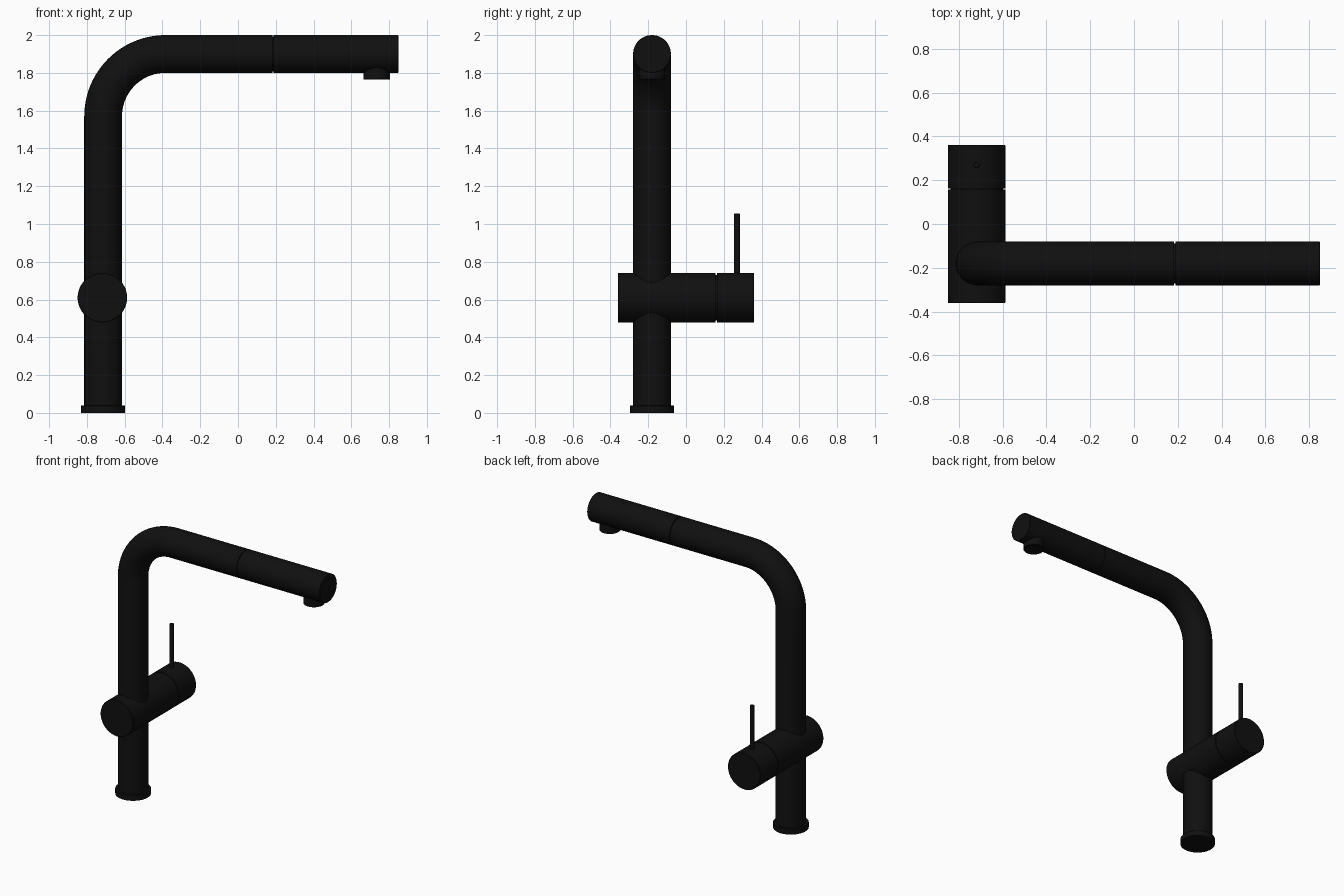
import bpy, bmesh, math
from mathutils import Vector

if "Cube" in bpy.data.objects:
    bpy.data.objects.remove(bpy.data.objects["Cube"])

SIDES = 64
black = bpy.data.materials.new("matt_black")
black.diffuse_color = (0.005, 0.005, 0.005, 1)
black.use_nodes = True
black.node_tree.nodes["Principled BSDF"].inputs["Base Color"].default_value = black.diffuse_color


def sweep(name, rings, side, sides=SIDES):
    """Loft circles given as (centre, direction, radius) into a capped solid."""
    bm = bmesh.new()
    side = Vector(side)
    loops = []
    for centre, direction, radius in rings:
        up = Vector(direction).cross(side).normalized()
        loops.append([bm.verts.new(Vector(centre) + radius * (
            math.cos(2 * math.pi * i / sides) * side + math.sin(2 * math.pi * i / sides) * up))
            for i in range(sides)])
    for a, b in zip(loops, loops[1:]):
        for i in range(sides):
            j = (i + 1) % sides
            bm.faces.new((a[i], a[j], b[j], b[i]))
    bm.faces.new(loops[0])
    bm.faces.new(loops[-1])
    bmesh.ops.recalc_face_normals(bm, faces=bm.faces)
    mesh = bpy.data.meshes.new(name)
    bm.to_mesh(mesh)
    bm.free()
    mesh.materials.append(black)
    obj = bpy.data.objects.new(name, mesh)
    bpy.context.collection.objects.link(obj)
    bpy.ops.object.select_all(action='DESELECT')
    obj.select_set(True)
    bpy.context.view_layer.objects.active = obj
    bpy.ops.object.shade_smooth_by_angle(angle=math.radians(30))
    return obj


def lathe(name, origin, axis, side, profile, sides=SIDES):
    """Straight turned part: profile is (distance along axis, radius)."""
    o, a = Vector(origin), Vector(axis)
    return sweep(name, [(o + a * d, a, r) for d, r in profile], side, sides)


PX, PY = -0.714, -0.18      # column axis
R = 0.1                     # tube radius
X, Y, Z = (1, 0, 0), (0, 1, 0), (0, 0, 1)

# base flange
lathe("base_flange", (PX, PY, 0), Z, Y,
      [(0, 0.117), (0.037, 0.117), (0.04, 0.114)])

# column, bend and fixed spout in one swept tube
bend, top = 0.33, 1.9
path = [((PX, PY, 0.02), Z, R)]
for i in range(25):
    t = math.pi / 2 * i / 24
    path.append(((PX + bend * (1 - math.cos(t)), PY, top - bend + bend * math.sin(t)),
                 (math.sin(t), 0, math.cos(t)), R))
path.append(((0.183, PY, top), X, R))
sweep("column_and_spout", path, Y)

# pull-out spray head, with a thin neck forming the seam
lathe("spray_head", (0, PY, top), X, Y,
      [(0.15, 0.092), (0.189, 0.092), (0.189, R), (0.846, R), (0.849, 0.097)])

# outlet nozzle with recessed aerator
lathe("nozzle", (0.735, PY, 1.84), (0, 0, -1), Y,
      [(0, 0.07), (0.073, 0.07), (0.075, 0.068), (0.075, 0.056), (0.066, 0.056)])

# horizontal mixer body
BX, BZ, BR = -0.718, 0.61, 0.131
lathe("mixer_body", (BX, 0, BZ), Y, X,
      [(-0.361, BR - 0.003), (-0.358, BR), (0.157, BR)])

# rotating handle cap, with a thin neck forming the seam
lathe("handle_cap", (BX, 0, BZ), Y, X,
      [(0.12, 0.12), (0.163, 0.12), (0.163, BR), (0.358, BR), (0.361, BR - 0.003)])

# lever pin
lathe("lever", (BX, 0.27, 0.7), Z, Y,
      [(0, 0.015), (0.353, 0.015), (0.355, 0.013)], 24)
